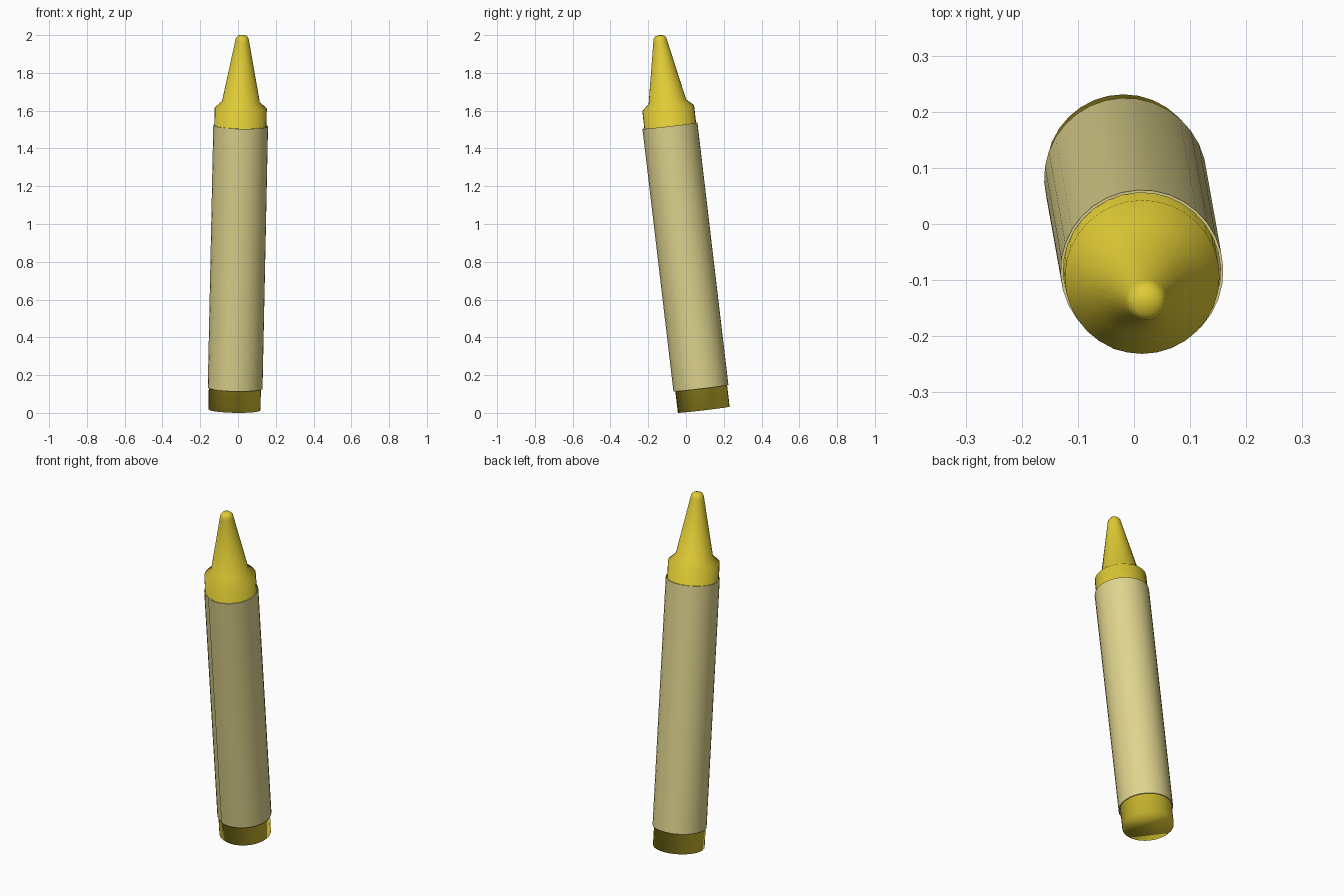
import bpy
import bmesh
from math import sin, cos, pi, radians
from mathutils import Vector

cube = bpy.data.objects.get("Cube")
if cube:
    bpy.data.objects.remove(cube, do_unlink=True)

SIDES = 32
BASE = Vector((-0.019, 0.094, 0.0165))   # centre of the flat end
AXIS = Vector((0.021, -0.118, 1.0))      # lean of the whole model
LEAN = AXIS.to_track_quat('Z', 'Y')
LEAN = Vector((0, 0, 1)).rotation_difference(AXIS.normalized())


def material(name, rgb):
    mat = bpy.data.materials.new(name)
    mat.use_nodes = True
    mat.diffuse_color = (*rgb, 1)
    bsdf = next(n for n in mat.node_tree.nodes if n.type == 'BSDF_PRINCIPLED')
    bsdf.inputs["Base Color"].default_value = (*rgb, 1)
    return mat


def add_object(name, bm, mat):
    mesh = bpy.data.meshes.new(name)
    bm.to_mesh(mesh)
    bm.free()
    mesh.materials.append(mat)
    obj = bpy.data.objects.new(name, mesh)
    bpy.context.collection.objects.link(obj)
    obj.location = BASE
    obj.rotation_mode = 'QUATERNION'
    obj.rotation_quaternion = LEAN
    return obj


wax = material("yellow wax", (0.75, 0.6, 0.035))
paper = material("pale yellow paper", (0.74, 0.66, 0.27))

# Wax stick: one turned profile of (radius, height) with soft shading throughout
profile = [(0.138, 0), (0.138, 1.608), (0.1, 1.643), (0.037, 1.965),
           (0.033, 1.983), (0.022, 1.995)]
bm = bmesh.new()
rings = []
for r, h in profile:
    rings.append([bm.verts.new((r * cos(2 * pi * i / SIDES), r * sin(2 * pi * i / SIDES), h))
                  for i in range(SIDES)])
for low, high in zip(rings, rings[1:]):
    for i in range(SIDES):
        j = (i + 1) % SIDES
        bm.faces.new((low[i], low[j], high[j], high[i]))
bm.faces.new(rings[0][::-1])
top = bm.verts.new((0, 0, 1.998))
for i in range(SIDES):
    bm.faces.new((rings[-1][i], rings[-1][(i + 1) % SIDES], top))
for f in bm.faces:
    f.smooth = True
add_object("wax_stick", bm, wax)

# Paper sleeve: a sheet wound once round the stick, overlapping at the front seam
bm = bmesh.new()
seam = radians(250)
columns = []
for i in range(SIDES + 2):
    a = seam + 2 * pi * i / SIDES
    r = 0.1485 - 0.006 * i / SIDES
    columns.append([bm.verts.new((r * cos(a), r * sin(a), h)) for h in (0.115, 1.515)])
for a, b in zip(columns, columns[1:]):
    bm.faces.new((a[0], b[0], b[1], a[1]))
sleeve = add_object("paper_sleeve", bm, paper)
solid = sleeve.modifiers.new("thickness", 'SOLIDIFY')
solid.thickness = 0.005
solid.offset = -1

bpy.ops.object.select_all(action='DESELECT')
sleeve.select_set(True)
bpy.context.view_layer.objects.active = sleeve
bpy.ops.object.modifier_apply(modifier="thickness")
bpy.ops.object.shade_smooth_by_angle(angle=radians(30))
